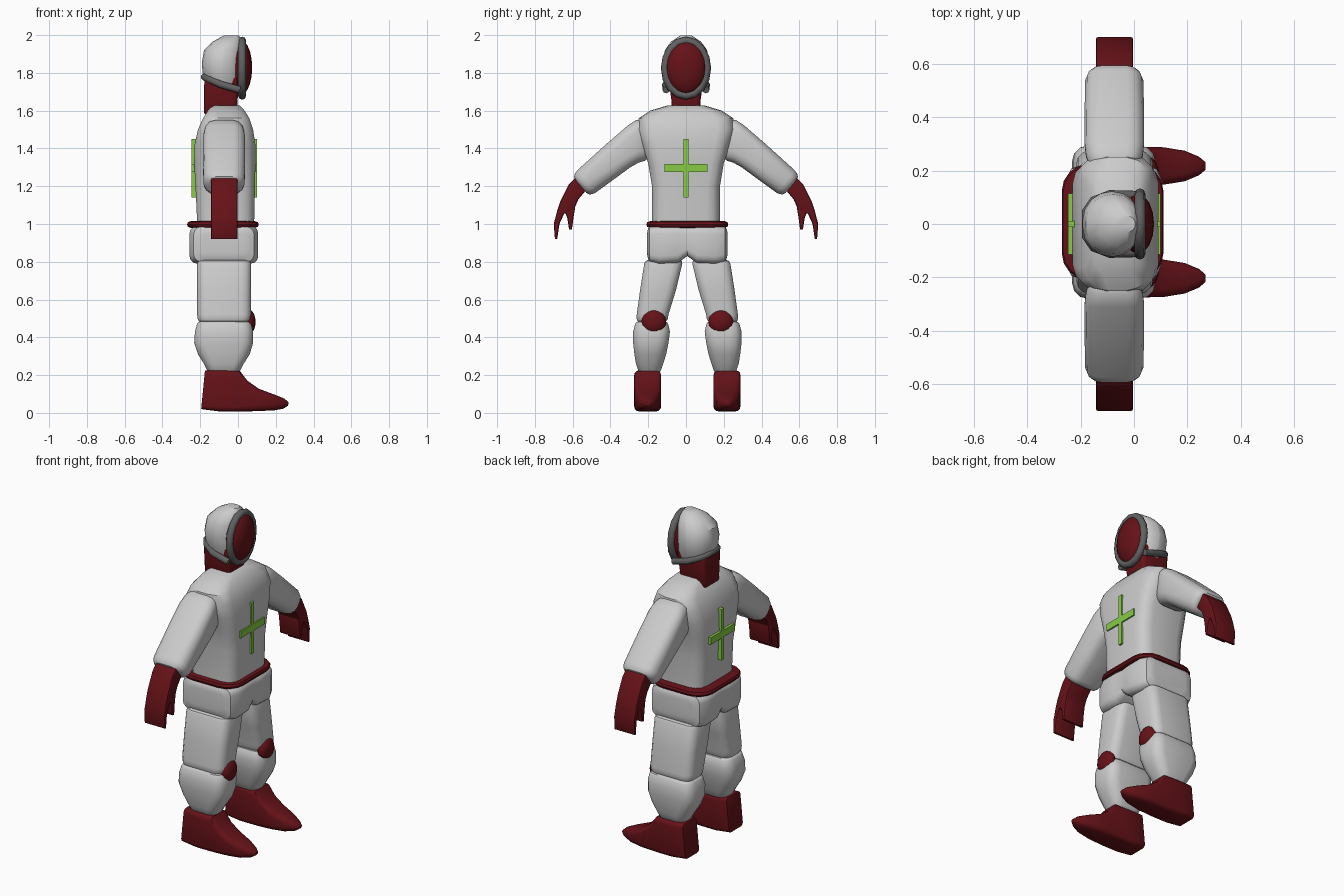
import bpy, bmesh, math
from mathutils import Vector


def material(name, rgb):
    m = bpy.data.materials.new(name)
    m.diffuse_color = (*rgb, 1)
    return m


RED = material("dark_red", (0.13, 0.006, 0.009))
GREEN = material("green", (0.24, 0.6, 0.06))
DARK = material("dark_grey", (0.12, 0.12, 0.12))
MID = 0.007  # the lower body sits slightly off the centre line


def finish(name, bm, mat):
    bmesh.ops.recalc_face_normals(bm, faces=bm.faces)
    me = bpy.data.meshes.new(name)
    bm.to_mesh(me)
    bm.free()
    ob = bpy.data.objects.new(name, me)
    bpy.context.collection.objects.link(ob)
    if mat:
        me.materials.append(mat)
    return ob


def loft(name, rows, mat=None, plane="yz", side=1, mid=0.0, bevel=0.015, k=4):
    """Skin of rounded rectangles. Row: a1, a2, b1, b2, lo, hi, corner radius.
    a and b are opposite edges in the plane, lo..hi the extent across it."""
    bm = bmesh.new()
    rings = []
    for a1, a2, b1, b2, lo, hi, r in rows:
        a, b = Vector((a1, a2)), Vector((b1, b2))
        u, hu, hv = (b - a).normalized(), (b - a).length / 2, (hi - lo) / 2
        r = min(r, hu * 0.98, hv * 0.98)
        ring = []
        for c, (su, sv) in enumerate(((1, 1), (-1, 1), (-1, -1), (1, -1))):
            for i in range(k):
                t = math.pi / 2 * (c + i / (k - 1))
                p = (a + b) / 2 + u * (su * (hu - r) + r * math.cos(t))
                d = (lo + hi) / 2 + sv * (hv - r) + r * math.sin(t)
                x, y, z = (d, p[0], p[1]) if plane == "yz" else (p[0], d, p[1])
                ring.append(bm.verts.new((x, side * y + mid, z)))
        rings.append(ring)
    n = 4 * k
    for p, q in zip(rings, rings[1:]):
        for i in range(n):
            bm.faces.new((p[i], p[(i + 1) % n], q[(i + 1) % n], q[i]))
    caps = [bm.faces.new(rings[0]), bm.faces.new(rings[-1])]
    if bevel:
        bmesh.ops.bevel(bm, geom=[e for f in caps for e in f.edges], offset=bevel,
                        segments=2, profile=0.5, affect='EDGES', clamp_overlap=True)
    return finish(name, bm, mat)


def upright(rows):
    """Rows z, x0, x1, y0, y1, radius as loft rows."""
    return [(y0, z, y1, z, x0, x1, r) for z, x0, x1, y0, y1, r in rows]


def ellipsoid(name, centre, radii, mat=None, u=16, v=10):
    bm = bmesh.new()
    bmesh.ops.create_uvsphere(bm, u_segments=u, v_segments=v, radius=1)
    for vert in bm.verts:
        vert.co = Vector(c + r * p for c, r, p in zip(centre, radii, vert.co))
    return finish(name, bm, mat)


def box(name, lo, hi, mat):
    bm = bmesh.new()
    bmesh.ops.create_cube(bm, size=1)
    for vert in bm.verts:
        vert.co = Vector(l + (h - l) * (p + 0.5) for l, h, p in zip(lo, hi, vert.co))
    return finish(name, bm, mat)


def tube(name, pts, radius, mat, cyclic):
    cu = bpy.data.curves.new(name, 'CURVE')
    cu.dimensions = '3D'
    cu.bevel_depth, cu.bevel_resolution, cu.use_fill_caps = radius, 2, True
    sp = cu.splines.new('POLY')
    sp.points.add(len(pts) - 1)
    for p, co in zip(sp.points, pts):
        p.co = (*co, 1)
    sp.use_cyclic_u = cyclic
    cu.materials.append(mat)
    ob = bpy.data.objects.new(name, cu)
    bpy.context.collection.objects.link(ob)


# torso
loft("torso", upright([(z, x0, x1, -y, y, r) for z, x0, x1, y, r in (
    (0.98, -0.215, 0.085, 0.18, 0.07), (1.2, -0.225, 0.09, 0.18, 0.07),
    (1.32, -0.232, 0.092, 0.20, 0.07), (1.42, -0.23, 0.092, 0.232, 0.08),
    (1.5, -0.212, 0.08, 0.258, 0.09), (1.56, -0.185, 0.06, 0.25, 0.09),
    (1.6, -0.16, 0.035, 0.19, 0.08), (1.627, -0.135, 0.01, 0.10, 0.06))]), bevel=0)

# belt and pelvis
loft("belt", upright([(z, -0.27 + d, 0.11 - d, -0.217 + d, 0.217 - d, 0.1)
     for z, d in ((0.98, 0.02), (0.985, 0.005), (0.997, 0), (1.01, 0.005), (1.015, 0.02))]),
     RED, mid=MID, bevel=0, k=5)
half = [(0.213, 0.83, 0.965, -0.20, 0.05), (0.20, 0.80, 0.985, -0.235, 0.085),
        (0.15, 0.79, 0.99, -0.257, 0.107), (0.05, 0.795, 0.99, -0.257, 0.107)]
pelvis = [(-y, b, t, x0, x1) for y, b, t, x0, x1 in half]
pelvis += [(0, 0.83, 0.99, -0.25, 0.10)] + half[::-1]
loft("pelvis", [(y, b, y, t, x0, x1, 0.04) for y, b, t, x0, x1 in pelvis], mid=MID)

# crosses on chest and back
for name, x0, x1 in (("chest", 0.07, 0.1), ("back", -0.247, -0.21)):
    box(name + "_cross_upright", (x0, -0.012, 1.14), (x1, 0.012, 1.45), GREEN)
    box(name + "_cross_bar", (x0, -0.115, 1.275), (x1, 0.115, 1.317), GREEN)

for side, tag in ((1, "left"), (-1, "right")):
    # sleeve and hand
    loft(tag + "_sleeve", [
        (0.20, 1.55, 0.20, 1.34, -0.165, 0.015, 0.05),
        (0.265, 1.55, 0.25, 1.325, -0.18, 0.033, 0.06),
        (0.31, 1.52, 0.295, 1.30, -0.185, 0.038, 0.06),
        (0.42, 1.425, 0.37, 1.245, -0.185, 0.038, 0.06),
        (0.575, 1.285, 0.48, 1.165, -0.183, 0.035, 0.06),
        (0.60, 1.25, 0.515, 1.15, -0.17, 0.022, 0.05)], side=side, bevel=0.02)
    loft(tag + "_hand", [
        (0.57, 1.26, 0.52, 1.19, -0.143, -0.003, 0.01),
        (0.62, 1.21, 0.57, 1.13, -0.143, -0.003, 0.01),
        (0.665, 1.12, 0.598, 1.065, -0.143, -0.003, 0.01),
        (0.682, 1.07, 0.645, 1.055, -0.143, -0.003, 0.01),
        (0.70, 1.0, 0.67, 1.0, -0.143, -0.003, 0.01),
        (0.694, 0.92, 0.682, 0.92, -0.143, -0.003, 0.006)], RED, side=side, bevel=0.004, k=3)
    loft(tag + "_thumb", [
        (0.655, 1.10, 0.585, 1.10, -0.143, -0.003, 0.01),
        (0.628, 1.03, 0.596, 1.03, -0.143, -0.003, 0.01),
        (0.619, 0.97, 0.604, 0.97, -0.143, -0.003, 0.006)], RED, side=side, bevel=0.004, k=3)

    # leg, knee pad and boot
    loft(tag + "_thigh", upright([
        (0.48, -0.213, 0.066, 0.105, 0.27, 0.05), (0.52, -0.216, 0.07, 0.10, 0.268, 0.05),
        (0.65, -0.216, 0.07, 0.06, 0.25, 0.05), (0.81, -0.216, 0.07, 0.022, 0.225, 0.05)]),
        side=side, mid=MID, bevel=0.02)
    loft(tag + "_shin", upright([
        (0.21, -0.155, 0.005, 0.145, 0.255, 0.04), (0.26, -0.18, 0.03, 0.128, 0.272, 0.05),
        (0.31, -0.212, 0.062, 0.112, 0.28, 0.06), (0.37, -0.232, 0.08, 0.10, 0.287, 0.06),
        (0.43, -0.228, 0.08, 0.092, 0.287, 0.06), (0.485, -0.213, 0.068, 0.105, 0.272, 0.05)]),
        side=side, mid=MID, bevel=0.015)
    ellipsoid(tag + "_knee_pad", (0.055, side * 0.178 + MID, 0.482), (0.038, 0.066, 0.066), RED)
    loft(tag + "_boot", [
        (-0.195, 0.02, -0.175, 0.225, 0.143, 0.277, 0.02),
        (-0.1, 0.008, -0.09, 0.225, 0.139, 0.281, 0.025),
        (0.0, 0.008, 0.01, 0.222, 0.139, 0.281, 0.025),
        (0.06, 0.008, 0.05, 0.17, 0.139, 0.281, 0.03),
        (0.11, 0.01, 0.11, 0.128, 0.14, 0.28, 0.03),
        (0.19, 0.013, 0.19, 0.098, 0.153, 0.267, 0.03),
        (0.24, 0.022, 0.245, 0.076, 0.175, 0.245, 0.025),
        (0.265, 0.038, 0.268, 0.056, 0.195, 0.225, 0.01)],
        RED, plane="xz", side=side, mid=MID, bevel=0.008)

# neck
loft("neck", upright([(1.58, -0.18, -0.005, -0.072, 0.072, 0.02),
                      (1.66, -0.18, -0.002, -0.078, 0.078, 0.02),
                      (1.78, -0.178, 0.01, -0.095, 0.095, 0.03)]), RED, bevel=0.01)

# helmet shell, face and rims
loft("helmet", upright([(z, x0, x1, -y, y, 0.4) for z, x0, x1, y in (
    (1.72, -0.16, 0.02, 0.09), (1.78, -0.185, 0.025, 0.115), (1.85, -0.192, 0.027, 0.122),
    (1.92, -0.18, 0.027, 0.112), (1.965, -0.135, 0.025, 0.08),
    (1.998, -0.075, 0.005, 0.03))]), bevel=0, k=5)
ellipsoid("face", (0.015, 0, 1.828), (0.06, 0.112, 0.145), RED)
rim = []
for i in range(16):
    t = math.tau * i / 16
    rim.append((0.022, 0.112 * math.cos(t), 1.825 + 0.146 * math.sin(t)))
tube("face_rim", rim, 0.021, DARK, True)
near = [(0.01, 0.105, 1.71), (-0.09, 0.108, 1.738), (-0.15, 0.085, 1.765), (-0.178, 0.045, 1.778)]
tube("neck_rim", near + [(x, -y, z) for x, y, z in near[::-1]], 0.019, DARK, False)

# smooth shading with sharp edges kept
for ob in bpy.data.objects:
    if ob.type == 'MESH':
        ob.select_set(True)
        bpy.context.view_layer.objects.active = ob
bpy.ops.object.shade_smooth_by_angle(angle=math.radians(35))
